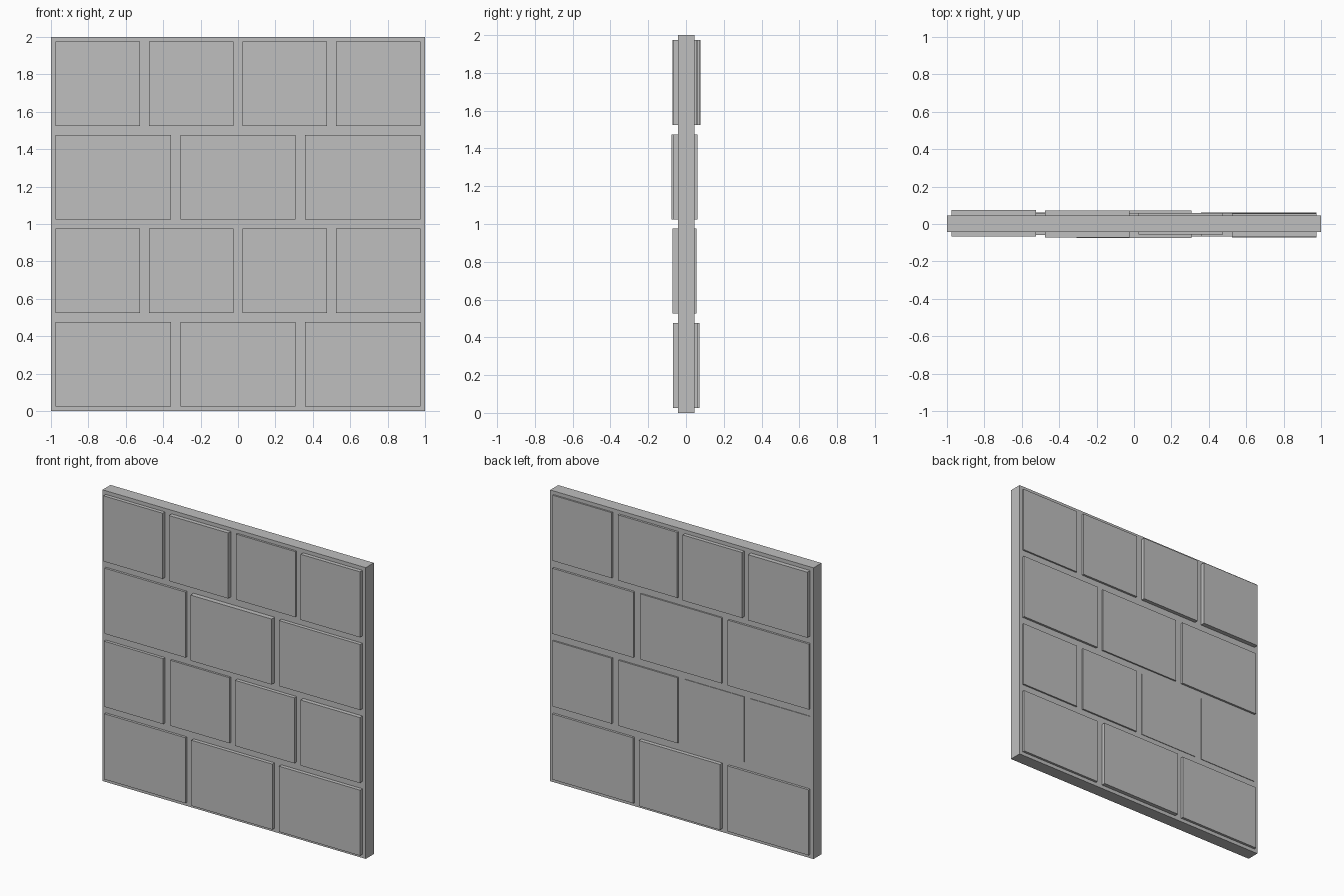
import bpy

cube = bpy.data.objects.get("Cube")
if cube:
    bpy.data.objects.remove(cube, do_unlink=True)

stone = bpy.data.materials.new("grey_stone")
stone.use_nodes = True
GREY = (0.52, 0.52, 0.52, 1)
stone.diffuse_color = GREY
stone.node_tree.nodes["Principled BSDF"].inputs["Base Color"].default_value = GREY

FRONT, BACK = -0.042, 0.045   # faces of the core slab
ROW, GAP = 0.5, 0.05          # course height and mortar width
EMBED = 0.01                  # how far each block sinks into the slab


def box(name, x0, x1, y0, y1, z0, z1):
    bpy.ops.mesh.primitive_cube_add(
        size=1, location=((x0 + x1) / 2, (y0 + y1) / 2, (z0 + z1) / 2))
    ob = bpy.context.object
    ob.name = name
    ob.scale = (x1 - x0, y1 - y0, z1 - z0)
    bpy.ops.object.transform_apply(location=False, rotation=False, scale=True)
    ob.data.materials.append(stone)


# Core slab
box("wall_slab", -1, 1, FRONT, BACK, 0, 2)

# How far each block stands out, per course from the bottom, from -x to +x
front_relief = [
    [0.017, 0.025, 0.026],
    [0.020, 0.014, 0.025, 0.029],
    [0.016, 0.034, 0.025],
    [0.025, 0.029, 0.014, 0.027],
]
back_relief = [
    [0.017, 0.027, 0.016],
    [0.004, 0.004, 0.011, 0.011],
    [0.014, 0.010, 0.015],
    [0.031, 0.026, 0.015, 0.011],
]

# Courses of blocks on both faces
for side, relief in (("front", front_relief), ("back", back_relief)):
    for row, course in enumerate(relief):
        z0 = row * ROW + GAP / 2
        z1 = (row + 1) * ROW - GAP / 2
        width = 2 / len(course)
        for col, out in enumerate(course):
            x0 = -1 + col * width + GAP / 2
            x1 = -1 + (col + 1) * width - GAP / 2
            if side == "front":
                y0, y1 = FRONT - out, FRONT + EMBED
            else:
                y0, y1 = BACK - EMBED, BACK + out
            box(f"{side}_block_{row + 1}_{col + 1}", x0, x1, y0, y1, z0, z1)
